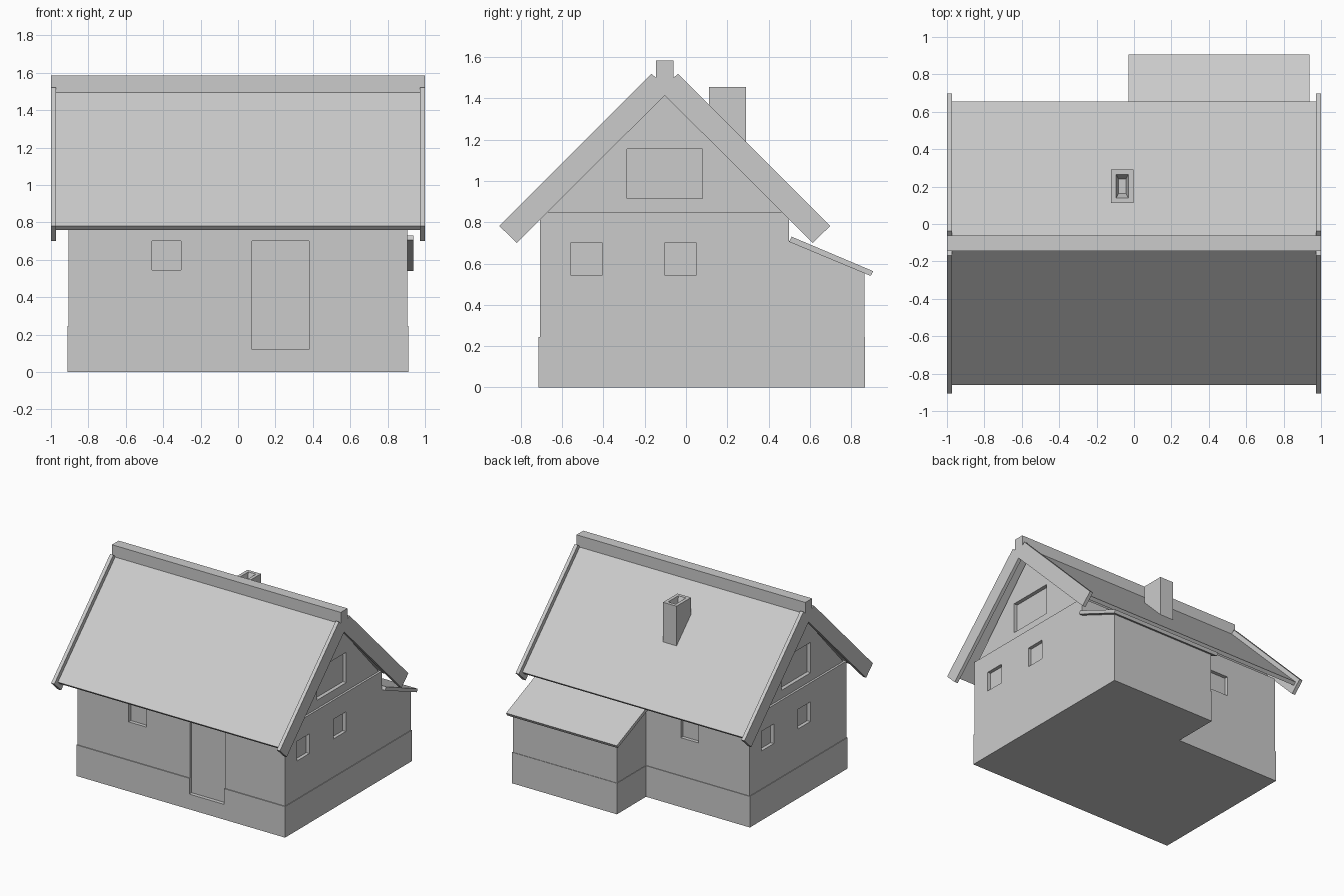
import bpy, bmesh
from mathutils import Vector

if "Cube" in bpy.data.objects:
    bpy.data.objects.remove(bpy.data.objects["Cube"])

RIDGE_Y = -0.103


def add_object(name, bm):
    bmesh.ops.recalc_face_normals(bm, faces=bm.faces[:])
    mesh = bpy.data.meshes.new(name)
    bm.to_mesh(mesh)
    bm.free()
    ob = bpy.data.objects.new(name, mesh)
    bpy.context.collection.objects.link(ob)
    return ob


def add_prism(bm, points, vec):
    """Extrude a closed 3D outline along vec."""
    face = bm.faces.new([bm.verts.new(p) for p in points])
    ext = bmesh.ops.extrude_face_region(bm, geom=[face])
    moved = [g for g in ext["geom"] if isinstance(g, bmesh.types.BMVert)]
    bmesh.ops.translate(bm, verts=moved, vec=Vector(vec))


def prism_x(name, profile, x0, x1):
    """Extrude a (y, z) profile between two x positions."""
    bm = bmesh.new()
    add_prism(bm, [(x0, y, z) for y, z in profile], (x1 - x0, 0, 0))
    return add_object(name, bm)


def add_box(bm, x0, x1, y0, y1, z0, z1):
    add_prism(bm, [(x0, y0, z0), (x1, y0, z0), (x1, y1, z0), (x0, y1, z0)], (0, 0, z1 - z0))


def box(name, *dims):
    bm = bmesh.new()
    add_box(bm, *dims)
    return add_object(name, bm)


def flip(profile):
    """Mirror a (y, z) profile across the ridge."""
    return [(2 * RIDGE_Y - y, z) for y, z in profile]


# L-shaped plinth under house and annex
bm = bmesh.new()
outline = [(-0.912, -0.715), (0.912, -0.715), (0.912, 0.868), (-0.004, 0.868),
           (-0.004, 0.505), (-0.912, 0.505)]
add_prism(bm, [(x, y, 0) for x, y in outline], (0, 0, 0.245))
plinth = add_object("plinth", bm)

# Main walls and gable block
walls = box("walls", -0.907, 0.907, -0.708, 0.50, 0.2, 0.85)
gable = prism_x("gable", [(-0.70, 0.84), (0.494, 0.84), (RIDGE_Y, 1.485)], -0.89, 0.89)

# Rear annex with sloping top
prism_x("annex_walls", [(0.45, 0.2), (0.864, 0.2), (0.864, 0.558), (0.45, 0.73)], 0.0, 0.907)
prism_x("annex_roof", [(0.50, 0.705), (0.895, 0.54), (0.907, 0.563), (0.512, 0.73)], -0.03, 0.937)

# Recesses for windows and door
bm = bmesh.new()
for x0, x1 in ((0.88, 1.0), (-1.0, -0.88)):
    for y in (-0.56, -0.105):
        y0, y1 = y, y + 0.155
        if x0 < 0:
            y0, y1 = 2 * RIDGE_Y - y1, 2 * RIDGE_Y - y0
        add_box(bm, x0, x1, y0, y1, 0.545, 0.70)
    inner = 0.86 if x0 > 0 else -0.86
    add_box(bm, inner, inner * 1.15, -0.285, 0.08, 0.915, 1.155)
for y0, y1 in ((-0.8, -0.68), (0.472, 0.6)):
    add_box(bm, -0.46, -0.305, y0, y1, 0.545, 0.70)
add_box(bm, 0.075, 0.38, -0.8, -0.685, 0.12, 0.70)
cutter = add_object("opening_cutter", bm)
cutter.hide_render = True
cutter.hide_viewport = True
for ob in (plinth, walls, gable):
    mod = ob.modifiers.new("openings", 'BOOLEAN')
    mod.operation = 'DIFFERENCE'
    mod.solver = 'EXACT'
    mod.object = cutter

# Roof slabs and barge boards
slab = [(-0.86, 0.78), (-0.84, 0.76), (RIDGE_Y, 1.497), (RIDGE_Y, 1.537)]
board = [(-0.905, 0.782), (-0.82, 0.70), (RIDGE_Y, 1.415), (RIDGE_Y, 1.47),
         (-0.145, 1.50), (-0.168, 1.52)]
for side, f in (("front", lambda p: p), ("back", flip)):
    prism_x(side + "_roof", f(slab), -0.972, 0.972)
    for end, x0, x1 in (("left", -1.0, -0.972), ("right", 0.972, 1.0)):
        prism_x(f"{side}_{end}_barge_board", f(board), x0, x1)

# Ridge beam
box("ridge_beam", -1.0, 1.0, -0.145, -0.061, 1.45, 1.585)

# Chimney with tapered flue
bm = bmesh.new()
add_box(bm, -0.122, -0.004, 0.112, 0.292, 1.1, 1.455)
bm.normal_update()
top = max(bm.faces, key=lambda f: f.calc_center_median().z)
bmesh.ops.inset_region(bm, faces=[top], thickness=0.037)
ext = bmesh.ops.extrude_discrete_faces(bm, faces=[top])
flue = ext["faces"][0]
c = flue.calc_center_median()
for v in flue.verts:
    v.co = c + (v.co - c) * 0.6 + Vector((0, 0, -0.06))
add_object("chimney", bm)
